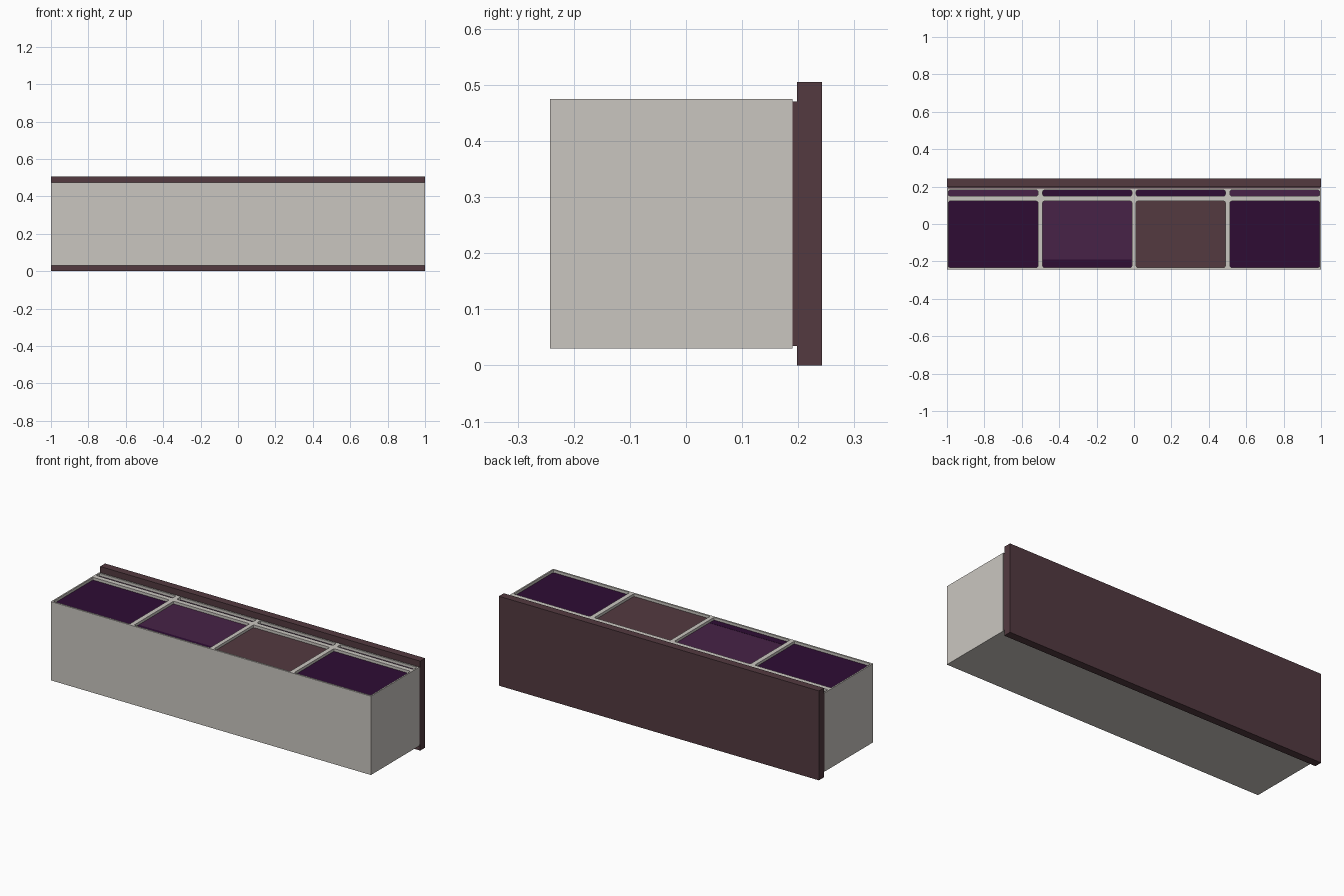
import bpy, bmesh

if "Cube" in bpy.data.objects:
    bpy.data.objects.remove(bpy.data.objects["Cube"])


def material(name, rgb):
    lin = [((c / 255 + 0.055) / 1.055) ** 2.4 for c in rgb]
    m = bpy.data.materials.new(name)
    m.diffuse_color = (*lin, 1)
    m.use_nodes = True
    m.node_tree.nodes["Principled BSDF"].inputs["Base Color"].default_value = m.diffuse_color
    return m


CREAM = material("warm_grey", (202, 198, 192))
BROWN = material("dark_brown", (83, 58, 64))
VIOLET = material("deep_violet", (46, 12, 52))
PLUM = material("plum", (71, 34, 71))


def box(name, x, y, z, mat, corner=0):
    """Box from min/max ranges, optionally with rounded vertical edges."""
    bm = bmesh.new()
    bmesh.ops.create_cube(bm, size=1)
    for v in bm.verts:
        for i, (lo, hi) in enumerate((x, y, z)):
            v.co[i] = lo if v.co[i] < 0 else hi
    if corner:
        edges = [e for e in bm.edges
                 if abs(e.verts[0].co.z - e.verts[1].co.z) > 1e-4]
        bmesh.ops.bevel(bm, geom=edges, offset=corner, segments=2,
                        profile=0.5, affect='EDGES')
    me = bpy.data.meshes.new(name)
    bm.to_mesh(me)
    bm.free()
    me.materials.append(mat)
    ob = bpy.data.objects.new(name, me)
    bpy.context.collection.objects.link(ob)
    return ob


# Main trough, backing strip and tall back board
body = box("trough", (-1, 1), (-0.242, 0.19), (0.03, 0.475), CREAM)
box("backing_strip", (-0.998, 0.998), (0.19, 0.198), (0.035, 0.47), BROWN)
box("back_board", (-1, 1), (0.198, 0.242), (0, 0.505), BROWN)

# Four bays, each with a wide front pocket and a narrow rear slot
FLOOR = 0.455
bays = [(-0.992, -0.514, VIOLET, PLUM), (-0.488, -0.012, PLUM, VIOLET),
        (0.012, 0.488, BROWN, VIOLET), (0.514, 0.992, VIOLET, PLUM)]
cutters = bpy.data.collections.new("cutters")
bpy.context.scene.collection.children.link(cutters)
for i, (x0, x1, front, rear) in enumerate(bays, 1):
    for part, y, mat in (("pocket_lining", (-0.232, 0.122), front),
                         ("slot_lining", (0.15, 0.181), rear)):
        cut = box("cutter", (x0, x1), y, (FLOOR, 0.6), CREAM, 0.007)
        bpy.context.collection.objects.unlink(cut)
        cutters.objects.link(cut)
        cut.hide_render = True
        box(f"{part}_{i}", (x0, x1), y, (FLOOR - 0.003, FLOOR + 0.005), mat, 0.007)

# Dark edge along the front of the second pocket
box("pocket_edge_strip", (-0.486, -0.014), (-0.231, -0.19),
    (FLOOR, FLOOR + 0.006), VIOLET)

# Cut the pockets out of the trough, then drop the cutters
mod = body.modifiers.new("pockets", 'BOOLEAN')
mod.operand_type = 'COLLECTION'
mod.collection = cutters
mod.solver = 'EXACT'
bpy.context.view_layer.objects.active = body
bpy.ops.object.modifier_apply(modifier=mod.name)
for ob in list(cutters.objects):
    bpy.data.objects.remove(ob)
bpy.data.collections.remove(cutters)
